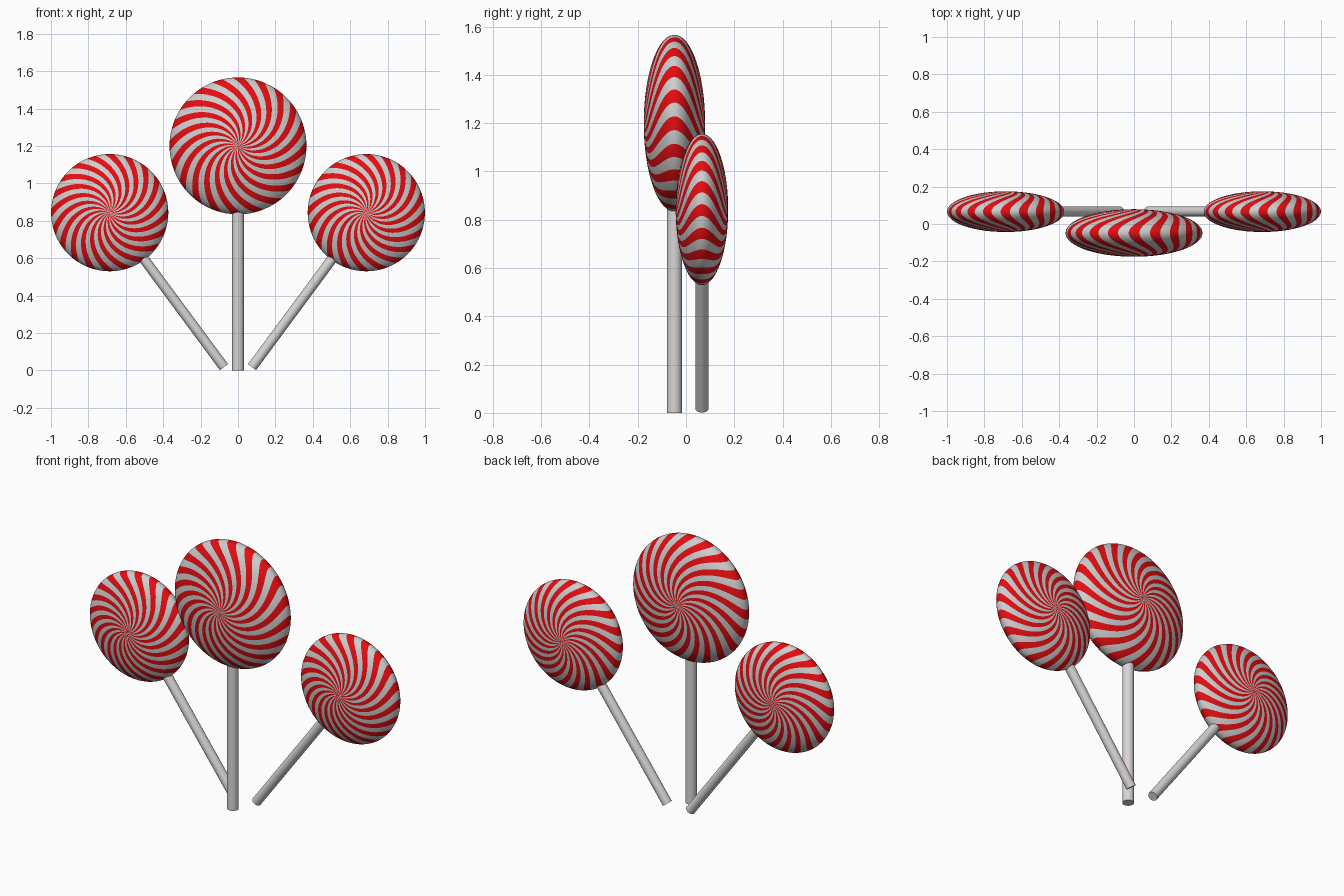
import bpy, bmesh, math
from mathutils import Matrix

if "Cube" in bpy.data.objects:
    bpy.data.objects.remove(bpy.data.objects["Cube"])


def material(name, rgb):
    m = bpy.data.materials.new(name)
    m.diffuse_color = (*rgb, 1)
    m.use_nodes = True
    m.node_tree.nodes["Principled BSDF"].inputs["Base Color"].default_value = m.diffuse_color
    return m


RED = material("candy_red", (0.78, 0.004, 0.006))
WHITE = material("candy_white", (0.62, 0.62, 0.62))
STICK = material("stick_white", (0.70, 0.67, 0.67))

STRIPES = 20       # red stripes around the candy
PER = 6            # mesh columns per red/white pair
RINGS = 48         # rings from front pole to back pole
TWIST = 1.3        # swirl angle from centre to rim
R, H, LENGTH, STICK_R = 0.366, 0.127, 1.2, 0.0315


def finish(bm, name, mats, matrix):
    bmesh.ops.recalc_face_normals(bm, faces=bm.faces)
    me = bpy.data.meshes.new(name)
    bm.to_mesh(me)
    bm.free()
    for m in mats:
        me.materials.append(m)
    ob = bpy.data.objects.new(name, me)
    bpy.context.collection.objects.link(ob)
    ob.matrix_world = matrix
    bpy.ops.object.select_all(action='DESELECT')
    ob.select_set(True)
    bpy.context.view_layer.objects.active = ob
    bpy.ops.object.shade_smooth_by_angle(angle=math.radians(40))


def candy(name, matrix):
    # flattened sphere whose columns follow the swirl
    bm = bmesh.new()
    n = STRIPES * PER
    rings = []
    for i in range(1, RINGS):
        t = math.pi * i / RINGS
        r = math.sin(t)
        ring = []
        for j in range(n):
            a = 2 * math.pi * (j - 1.5) / n - TWIST * (1 - r)
            ring.append(bm.verts.new((R * r * math.cos(a), -H * math.cos(t), R * r * math.sin(a))))
        rings.append(ring)
    front, back = bm.verts.new((0, -H, 0)), bm.verts.new((0, H, 0))
    for j in range(n):
        k = (j + 1) % n
        faces = [bm.faces.new((a[j], a[k], b[k], b[j])) for a, b in zip(rings, rings[1:])]
        faces.append(bm.faces.new((front, rings[0][k], rings[0][j])))
        faces.append(bm.faces.new((back, rings[-1][j], rings[-1][k])))
        for f in faces:
            f.material_index = 0 if j % PER < PER // 2 else 1
    finish(bm, name, [RED, WHITE], matrix)


def stick(name, matrix):
    # round stick from the candy centre down
    bm = bmesh.new()
    bmesh.ops.create_cone(bm, cap_ends=True, segments=32, radius1=STICK_R, radius2=STICK_R,
                          depth=LENGTH, matrix=Matrix.Translation((0, 0, -LENGTH / 2)))
    finish(bm, name, [STICK], matrix)


# three lollipops: centre, scale and lean
for side, pos, scale, lean in (("middle", (0, -0.048, 1.2), 1.0, 0),
                               ("left", (-0.686, 0.066, 0.843), 0.856, -36.5),
                               ("right", (0.686, 0.066, 0.843), 0.856, 36.5)):
    m = (Matrix.Translation(pos) @ Matrix.Rotation(math.radians(lean), 4, 'Y')
         @ Matrix.Scale(scale, 4))
    candy(side + "_candy", m)
    stick(side + "_stick", m)
